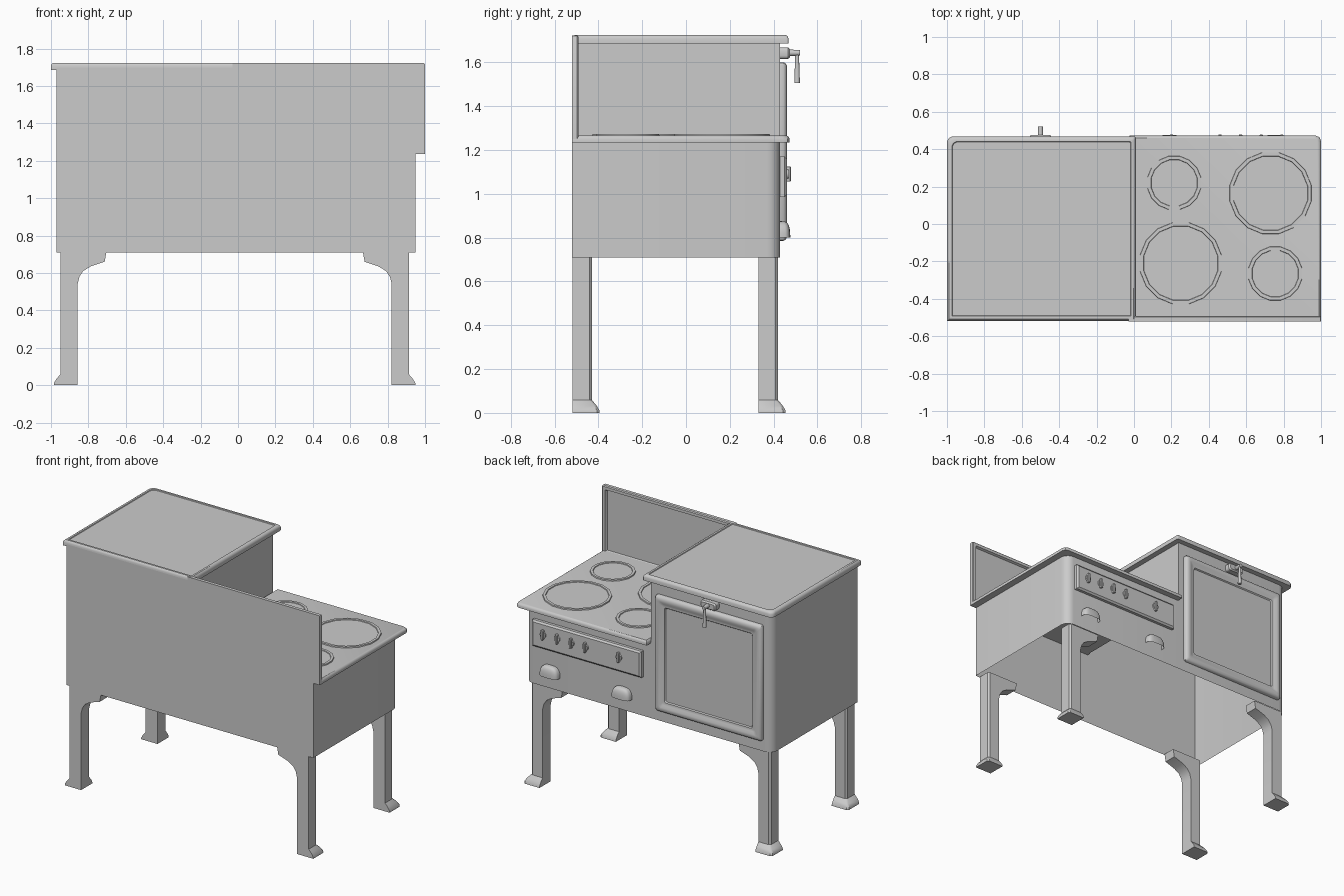
import bpy, bmesh, math
from mathutils import Matrix

if "Cube" in bpy.data.objects:
    bpy.data.objects.remove(bpy.data.objects["Cube"])


def finish(name, bm, recalc=True):
    if recalc:
        bmesh.ops.recalc_face_normals(bm, faces=bm.faces[:])
    me = bpy.data.meshes.new(name)
    bm.to_mesh(me)
    bm.free()
    ob = bpy.data.objects.new(name, me)
    bpy.context.collection.objects.link(ob)
    bpy.ops.object.select_all(action='DESELECT')
    ob.select_set(True)
    bpy.context.view_layer.objects.active = ob
    bpy.ops.object.shade_smooth_by_angle(angle=math.radians(35))
    return ob


def outline(u0, u1, v0, v1, radii, n=5):
    """Rectangle, corners rounded in order: low-low, high-low, high-high, low-high."""
    pts = []
    for i, (u, v, su, sv) in enumerate([(u0, v0, 1, 1), (u1, v0, -1, 1),
                                        (u1, v1, -1, -1), (u0, v1, 1, -1)]):
        r = radii[i]
        if r == 0:
            pts.append((u, v))
            continue
        for k in range(n + 1):
            a = math.pi + i * math.pi / 2 + k / n * math.pi / 2
            pts.append((u + su * r + r * math.cos(a), v + sv * r + r * math.sin(a)))
    return pts


def bridge(bm, loops):
    """Skin a list of closed vertex loops."""
    for a, b in zip(loops, loops[1:]):
        for k in range(len(a)):
            j = (k + 1) % len(a)
            bm.faces.new((a[k], a[j], b[j], b[k]))


def panel(name, pts, axis, w0, w1, steps=()):
    """Extrude an outline along y or z, then shrink and push its outer face in (inset, push) steps."""
    bm = bmesh.new()
    us, vs = [p[0] for p in pts], [p[1] for p in pts]
    cu, cv = (min(us) + max(us)) / 2, (min(vs) + max(vs)) / 2
    hu, hv = max(us) - cu, max(vs) - cv
    levels, inset, w = [(0, w0), (0, w1)], 0, w1
    for d, push in steps:
        inset, w = inset + d, w + push
        levels.append((inset, w))
    loops = []
    for d, w in levels:
        ring = [(cu + (u - cu) * (1 - d / hu), cv + (v - cv) * (1 - d / hv)) for u, v in pts]
        loops.append([bm.verts.new((u, w, v) if axis == 'y' else (u, v, w)) for u, v in ring])
    bridge(bm, loops)
    bm.faces.new(loops[0])
    bm.faces.new(loops[-1])
    return finish(name, bm)


def rod(name, centre, r1, r2, length, along_y=False, n=14):
    bm = bmesh.new()
    m = Matrix.Translation(centre)
    if along_y:
        m = m @ Matrix.Rotation(-math.pi / 2, 4, 'X')
    bmesh.ops.create_cone(bm, cap_ends=True, segments=n, radius1=r1, radius2=r2,
                          depth=length, matrix=m)
    return finish(name, bm)


# Body: bottomless sheet-metal shell, tall on the oven side, low under the hob
LOW, MID, HIGH, SPLIT = 0.71, 1.24, 1.70, -0.03
right = outline(SPLIT, 0.95, -0.52, 0.43, (0, 0, 0.06, 0))
left = outline(-0.97, SPLIT, -0.52, 0.43, (0, 0, 0, 0.06))
bm = bmesh.new()


def wall(p, q, z0, z1):
    bm.faces.new([bm.verts.new((x, y, z)) for (x, y), z in
                  ((p, z0), (q, z0), (q, z1), (p, z1))])


for pts, top in ((right, MID), (left, HIGH)):
    for i, p in enumerate(pts):
        q = pts[(i + 1) % len(pts)]
        if p[0] == SPLIT and q[0] == SPLIT:
            if top == HIGH:
                wall(p, q, MID, HIGH)
        else:
            wall(p, q, LOW, top)
bmesh.ops.remove_doubles(bm, verts=bm.verts[:], dist=1e-4)
finish("stove_body", bm, recalc=False)

# Oven lid and hob with rolled edges
panel("oven_lid", outline(-1, 0.01, -0.519, 0.468, (0, 0, 0.01, 0.035)), 'z', 1.685, 1.708,
      [(0.004, 0.01), (0.008, 0.006), (0.014, 0), (0.003, -0.005)])
panel("hob_top", outline(-0.025, 1, -0.519, 0.473, (0, 0, 0.03, 0), 2), 'z', 1.235, 1.25,
      [(0.004, 0.009), (0.008, 0.006)])

# Splash back with raised frame
panel("splash_back", outline(-0.03, 1, 1.235, 1.723, (0, 0, 0.008, 0), 2), 'y', -0.52, -0.497,
      [(0.006, 0.006), (0.02, 0), (0.008, -0.014)])

# Hot plates: low raised rings
N = 16
for i, (x, y, r) in enumerate([(0.215, 0.22, 0.147), (0.73, 0.165, 0.223),
                               (0.25, -0.21, 0.223), (0.755, -0.265, 0.147)]):
    bm = bmesh.new()
    rings = [[bm.verts.new((x + rr * math.cos(2 * math.pi * (k + 0.5) / N),
                            y + rr * math.sin(2 * math.pi * (k + 0.5) / N), z))
              for k in range(N)]
             for rr, z in ((r, 1.262), (r - 0.002, 1.273), (r - 0.02, 1.273), (r - 0.022, 1.268))]
    bridge(bm, rings)
    bm.faces.new(rings[-1])
    finish(f"hot_plate_{i + 1}", bm, recalc=False)

# Oven door with rolled frame and recessed panel
panel("oven_door", outline(-0.905, -0.075, 0.785, 1.6, (0.015,) * 4, 2), 'y', 0.425, 0.445,
      [(0.006, 0.01), (0.012, 0.006), (0.02, 0), (0.015, -0.01), (0.02, 0), (0.006, -0.008)])

# Door latch: plate, stem and hanging lever
panel("latch_plate", outline(-0.56, -0.44, 1.615, 1.668, (0.015,) * 4, 3), 'y', 0.425, 0.465,
      [(0.008, 0.01)])
rod("latch_stem", (-0.5, 0.495, 1.643), 0.015, 0.013, 0.05, True)
rod("latch_lever", (-0.5, 0.507, 1.578), 0.013, 0.008, 0.145)

# Control panel and knobs
panel("control_panel", outline(0.03, 0.88, 0.985, 1.17, (0,) * 4), 'y', 0.425, 0.45,
      [(0.012, 0.01), (0.004, 0)])
for i, x in enumerate((0.79, 0.68, 0.57, 0.46, 0.20)):
    rod(f"knob_base_{i + 1}", (x, 0.457, 1.09), 0.026, 0.022, 0.022, True)
    panel(f"knob_grip_{i + 1}", outline(x - 0.009, x + 0.009, 1.055, 1.125, (0.006,) * 4, 2),
          'y', 0.46, 0.475, [(0.003, 0.004)])

# Cup-shaped drawer pulls, open underneath
for i, x in enumerate((0.75, 0.19)):
    bm = bmesh.new()
    bmesh.ops.create_uvsphere(bm, u_segments=24, v_segments=16, radius=1)
    bmesh.ops.delete(bm, geom=[v for v in bm.verts if v.co.z < -1e-4 or v.co.y < -1e-4],
                     context='VERTS')
    for v in bm.verts:
        c = v.co
        v.co = (x + 0.072 * math.copysign(abs(c.x) ** 0.6, c.x),
                0.43 + 0.046 * abs(c.y) ** 0.5, 0.80 + 0.075 * abs(c.z) ** 0.8)
    finish(f"drawer_pull_{i + 1}", bm, recalc=False)

# Legs: flared foot, straight post, curved bracket (height, inner reach, outer flare)
ROWS = [(0, 0, 0.035), (0.012, 0, 0.034), (0.035, 0, 0.02), (0.058, 0, 0), (0.54, 0, 0),
        (0.58, 0.01, 0), (0.61, 0.03, 0), (0.635, 0.07, 0), (0.66, 0.145, 0), (0.715, 0.155, 0)]
for side, s in (("left", -1), ("right", 1)):
    for row, y0 in (("back", -0.519), ("front", 0.33)):
        bm = bmesh.new()
        loops = []
        for z, reach, flare in ROWS:
            xi, xo, y1, c = 0.84 - reach, 0.932 + flare, y0 + 0.09 + flare, 0.012
            loops.append([bm.verts.new((-0.018 + s * x, y, z)) for x, y in
                          ((xi, y0), (xo, y0), (xo, y1 - c), (xo - c, y1), (xi, y1))])
        bridge(bm, loops)
        bm.faces.new(loops[0])
        bm.faces.new(loops[-1])
        finish(f"{row}_{side}_leg", bm)
